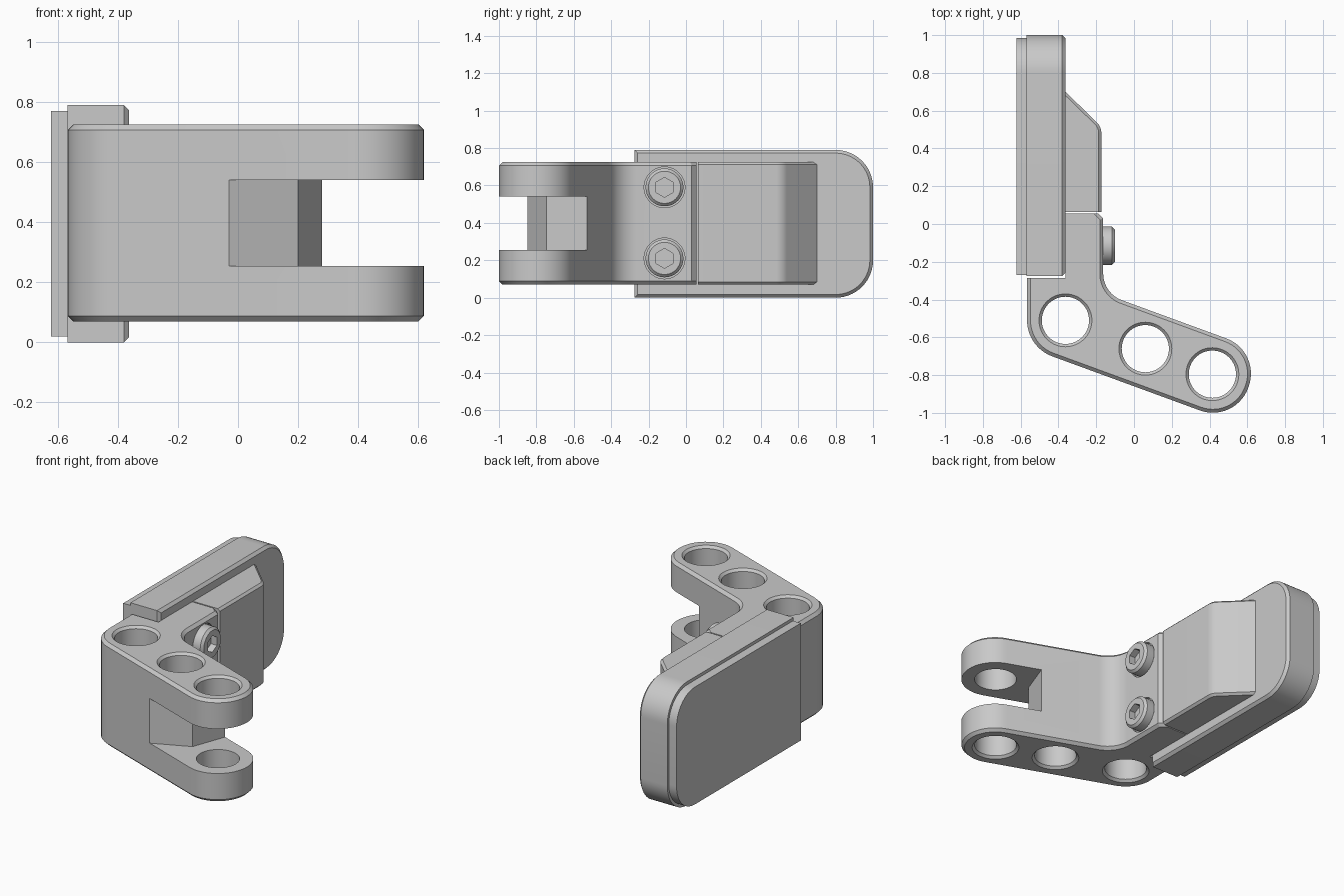
import bpy, bmesh, math
from mathutils import Vector, Matrix

if "Cube" in bpy.data.objects:
    bpy.data.objects.remove(bpy.data.objects["Cube"])

GREY = (0.585, 0.585, 0.585, 1)
metal = bpy.data.materials.new("light grey")
metal.use_nodes = True
metal.diffuse_color = GREY
metal.node_tree.nodes["Principled BSDF"].inputs["Base Color"].default_value = GREY


def rounded(corners, steps=14):
    """Fillet a closed counter-clockwise outline of (x, y, radius) corners."""
    out = []
    for i, (x, y, r) in enumerate(corners):
        p = Vector((x, y))
        if r == 0:
            out.append(p)
            continue
        a = (Vector(corners[i - 1][:2]) - p).normalized()
        b = (Vector(corners[(i + 1) % len(corners)][:2]) - p).normalized()
        half = a.angle(b) / 2
        centre = p + (a + b).normalized() * (r / math.sin(half))
        start = p + a * (r / math.tan(half)) - centre
        end = p + b * (r / math.tan(half)) - centre
        turn = math.atan2(start.x * end.y - start.y * end.x, start.dot(end))
        for k in range(steps + 1):
            t = turn * k / steps
            c, s = math.cos(t), math.sin(t)
            out.append(centre + Vector((c * start.x - s * start.y,
                                        s * start.x + c * start.y)))
    return out


def inset(outline, amount, keep):
    """Move the outline's edges inward, except the edges whose middle is kept."""
    sides = []
    for p, q in zip(outline, outline[1:] + outline[:1]):
        d = (q - p).normalized()
        sides.append((Vector((-d.y, d.x)), 0 if keep((p + q) / 2) else amount))
    out = []
    for i, p in enumerate(outline):
        (m, a), (n, b) = sides[i - 1], sides[i]
        if a == b:
            out.append(p + (m + n) * (a / (1 + m.dot(n))))
        else:
            det = m.x * n.y - m.y * n.x
            out.append(p + Vector((a * n.y - b * m.y, b * m.x - a * n.x)) / det)
    return out


def finish(name, rings):
    """Skin closed rings of 3D points and cap both ends."""
    bm = bmesh.new()
    rings = [[bm.verts.new(co) for co in ring] for ring in rings]
    for low, high in zip(rings, rings[1:]):
        for i in range(len(low)):
            j = (i + 1) % len(low)
            bm.faces.new((low[i], low[j], high[j], high[i]))
    bm.faces.new(rings[0][::-1])
    bm.faces.new(rings[-1])
    bmesh.ops.recalc_face_normals(bm, faces=bm.faces)
    mesh = bpy.data.meshes.new(name)
    bm.to_mesh(mesh)
    bm.free()
    mesh.materials.append(metal)
    ob = bpy.data.objects.new(name, mesh)
    bpy.context.collection.objects.link(ob)
    return ob


def upright(name, levels):
    """Stack (outline, z) levels."""
    return finish(name, [[(p[0], p[1], z) for p in pts] for pts, z in levels])


def chamfered(name, outline, lo, hi, size, keep):
    """Upright prism with chamfered top and bottom rims."""
    small = inset(outline, size, keep)
    return upright(name, [(small, lo), (outline, lo + size),
                          (outline, hi - size), (small, hi)])


def lathe(name, profile, location, along_x=False, sides=64):
    """Stack of circles (radius, height), closed at both ends."""
    turn = Matrix.Rotation(math.pi / 2, 4, "Y") if along_x else Matrix()
    angles = [math.tau * k / sides for k in range(sides)]
    return finish(name, [[turn @ Vector((r * math.cos(a), r * math.sin(a), h))
                          + Vector(location) for a in angles] for r, h in profile])


def cut(ob, cutter):
    """Subtract the cutter, trying the next solver when one returns nothing."""
    bpy.context.view_layer.objects.active = ob
    for solver in ("EXACT", "MANIFOLD", "FLOAT"):
        whole = ob.data.copy()
        mod = ob.modifiers.new("cut", "BOOLEAN")
        mod.operation, mod.solver, mod.object = "DIFFERENCE", solver, cutter
        bpy.ops.object.modifier_apply(modifier=mod.name)
        if len(ob.data.polygons) > 6:
            break
        ob.data = whole
    bpy.data.objects.remove(cutter)


def smooth(ob):
    bpy.ops.object.select_all(action="DESELECT")
    ob.select_set(True)
    bpy.context.view_layer.objects.active = ob
    bpy.ops.object.shade_smooth_by_angle(angle=math.radians(25))


# Main levels
BOTTOM, TOP = 0.07, 0.725
SEAM_X, SEAM_Y = -0.363, -0.285
LEFT, SIDE, R = -0.566, -0.163, 0.203
parts = []

# Angled arm: elbow, straight bar and round end
elbow, tip = Vector((-0.363, -0.51)), Vector((0.415, -0.795))
along = (tip - elbow).normalized()
across = Vector((-along.y, along.x))
slope = along.y / along.x
upper, lower = elbow + across * R, elbow - across * R
end_low, end_high = tip + (along - across) * R, tip + (along + across) * R
outline = rounded([
    (LEFT, SEAM_Y, 0),
    (LEFT, lower.y + (LEFT - lower.x) * slope, R),
    (*end_low, R * 0.98), (*end_high, R * 0.98),
    (SIDE, upper.y + (SIDE - upper.x) * slope, 0.15),
    (SIDE, 0.03, 0), (SIDE - 0.025, 0.055, 0),
    (SEAM_X, 0.055, 0), (SEAM_X, SEAM_Y, 0)])
arm = chamfered("angled_arm", outline, BOTTOM, TOP, 0.018,
                lambda m: m.y > SEAM_Y - 0.001 and m.x < SIDE - 0.03)

# Three countersunk through holes
for centre in (elbow, Vector((0.06, -0.66)), tip):
    cut(arm, lathe("hole_cutter", [
        (0.155, BOTTOM - 0.015), (0.125, BOTTOM + 0.015),
        (0.125, TOP - 0.015), (0.155, TOP + 0.015)], (*centre, 0)))

# Fork slot with one slanted and one square inner wall
inner = Vector((0.2, -0.745))
slant = Vector((-0.235, -0.105))
slot = [inner, inner + slant * 1.5, (0.1, -1.2), (0.9, -1.2),
        (0.9, -0.4), inner + across * 0.4]
cut(arm, upright("slot_cutter", [(slot, 0.255), (slot, 0.54)]))
parts.append(arm)

# Two socket head screws in shallow counterbores
for name, z in (("lower_screw", 0.21), ("upper_screw", 0.59)):
    spot = (SIDE, -0.115, z)
    cut(arm, lathe("bore_cutter", [(0.109, -0.02), (0.109, 0.05)], spot, True))
    screw = lathe(name, [(0.101, -0.025), (0.101, 0.047), (0.086, 0.062)], spot, True)
    cut(screw, lathe("hex_cutter", [(0.053, 0.02), (0.053, 0.1)], spot, True, sides=6))
    parts.append(screw)


# Back plate with two rounded corners, and the thin pad on its outer face
def slab_outline(y0, y1, z0, z1, r):
    return rounded([(y0, z0, 0), (y1, z0, r), (y1, z1, r), (y0, z1, 0)])


def sideways(name, levels):
    parts.append(finish(name, [[(x, p[0], p[1]) for p in pts] for pts, x in levels]))


plate = slab_outline(-0.275, 1.0, 0, 0.79, 0.2)
sideways("back_plate", [(plate, -0.568), (plate, SEAM_X - 0.017),
                        (inset(plate, 0.017, lambda m: False), SEAM_X)])
pad = slab_outline(-0.27, 0.985, 0.02, 0.77, 0.185)
sideways("outer_pad", [(pad, -0.623), (pad, -0.568)])

# Sloped support block on the inner face of the plate
block = rounded([(SEAM_X, 0.063, 0), (-0.173, 0.063, 0),
                 (-0.173, 0.515, 0.08), (SEAM_X, 0.7, 0)])
parts.append(chamfered("support_block", block, BOTTOM, TOP, 0.014,
                       lambda m: m.y < 0.07 or m.x < SEAM_X + 0.001))

for part in parts:
    smooth(part)
